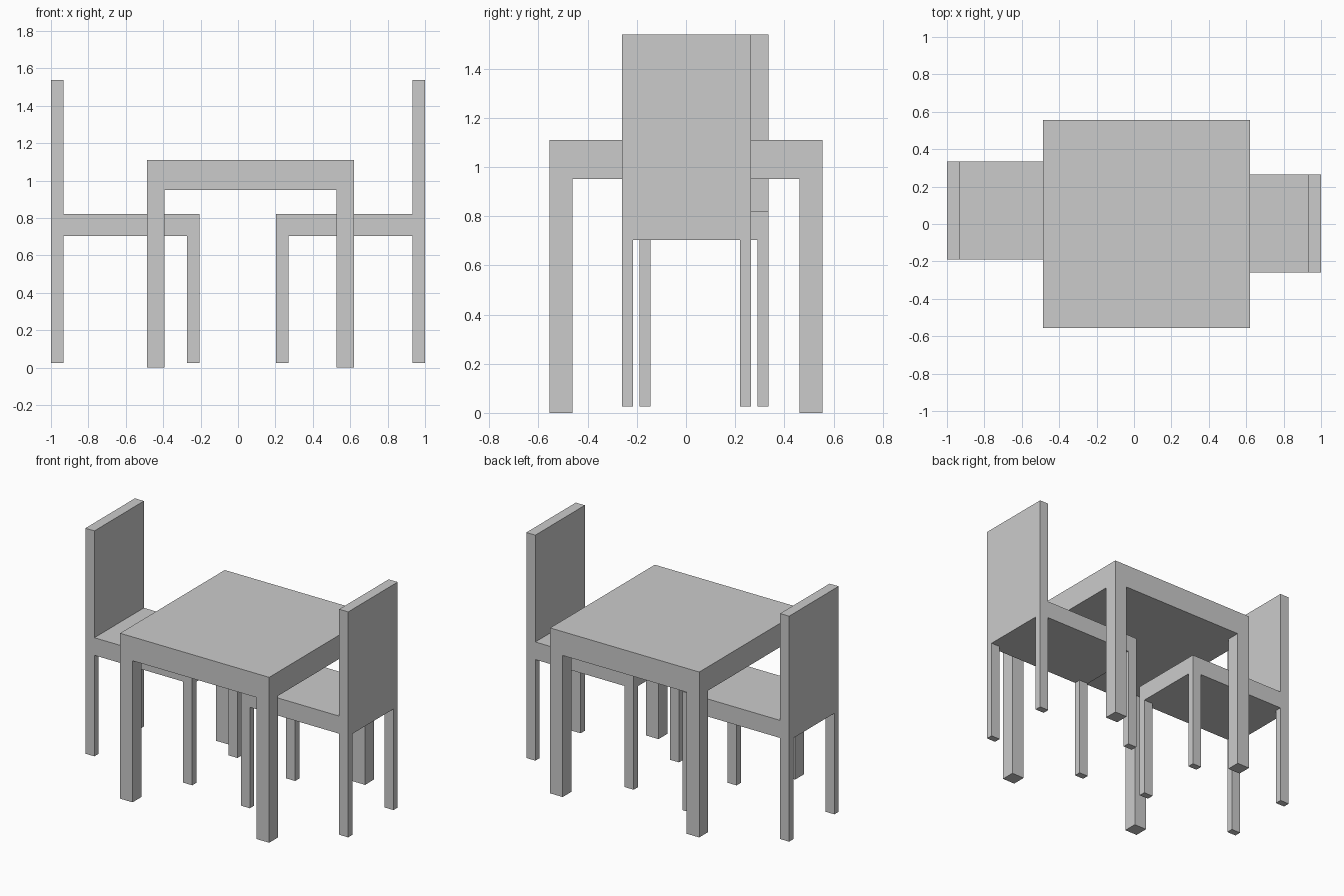
import bpy, bmesh
from mathutils import Vector

if "Cube" in bpy.data.objects:
    bpy.data.objects.remove(bpy.data.objects["Cube"])


def extrude(bm, faces, dz):
    """Pull a set of faces straight up or down."""
    out = bmesh.ops.extrude_face_region(bm, geom=faces)["geom"]
    verts = [v for v in out if isinstance(v, bmesh.types.BMVert)]
    bmesh.ops.translate(bm, verts=verts, vec=(0, 0, dz))


def furniture(name, x, y, z, foot, leg_x, leg_y, back=0, back_top=0):
    """Slab with four corner legs; back = -1 / 1 raises a backrest at that x end."""
    bm = bmesh.new()
    bmesh.ops.create_cube(bm, size=1)
    for v in bm.verts:
        v.co = Vector([r[0] if c < 0 else r[1] for c, r in zip(v.co, (x, y, z))])

    # Cut the slab along the inner faces of the legs
    cuts = [((c, 0, 0), (1, 0, 0)) for c in (x[0] + leg_x, x[1] - leg_x)]
    cuts += [((0, c, 0), (0, 1, 0)) for c in (y[0] + leg_y, y[1] - leg_y)]
    for co, no in cuts:
        bmesh.ops.bisect_plane(bm, geom=bm.verts[:] + bm.edges[:] + bm.faces[:],
                               plane_co=co, plane_no=no)
    bm.normal_update()

    # Pick the leg cells underneath and the backrest strip on top
    corners, strip = [], []
    for f in bm.faces:
        c = f.calc_center_median()
        end_x = c.x < x[0] + leg_x or c.x > x[1] - leg_x
        end_y = c.y < y[0] + leg_y or c.y > y[1] - leg_y
        if f.normal.z < -0.9 and end_x and end_y:
            corners.append(f)
        if f.normal.z > 0.9 and end_x and (c.x - sum(x) / 2) * back > 0:
            strip.append(f)
    extrude(bm, corners, foot - z[0])
    if strip:
        extrude(bm, strip, back_top - z[1])

    # Merge coplanar faces
    bmesh.ops.recalc_face_normals(bm, faces=bm.faces[:])
    bmesh.ops.dissolve_limit(bm, angle_limit=0.01, verts=bm.verts[:], edges=bm.edges[:])
    mesh = bpy.data.meshes.new(name)
    bm.to_mesh(mesh)
    bm.free()
    bpy.context.collection.objects.link(bpy.data.objects.new(name, mesh))


# Table
furniture("table", (-0.487, 0.62), (-0.555, 0.555), (0.95, 1.11), 0, 0.093, 0.093)

# Two chairs facing each other
seat = dict(z=(0.703, 0.821), foot=0.025, leg_x=0.067, leg_y=0.045, back_top=1.538)
furniture("left_chair", (-1, -0.207), (-0.19, 0.335), back=-1, **seat)
furniture("right_chair", (0.203, 1), (-0.26, 0.265), back=1, **seat)
